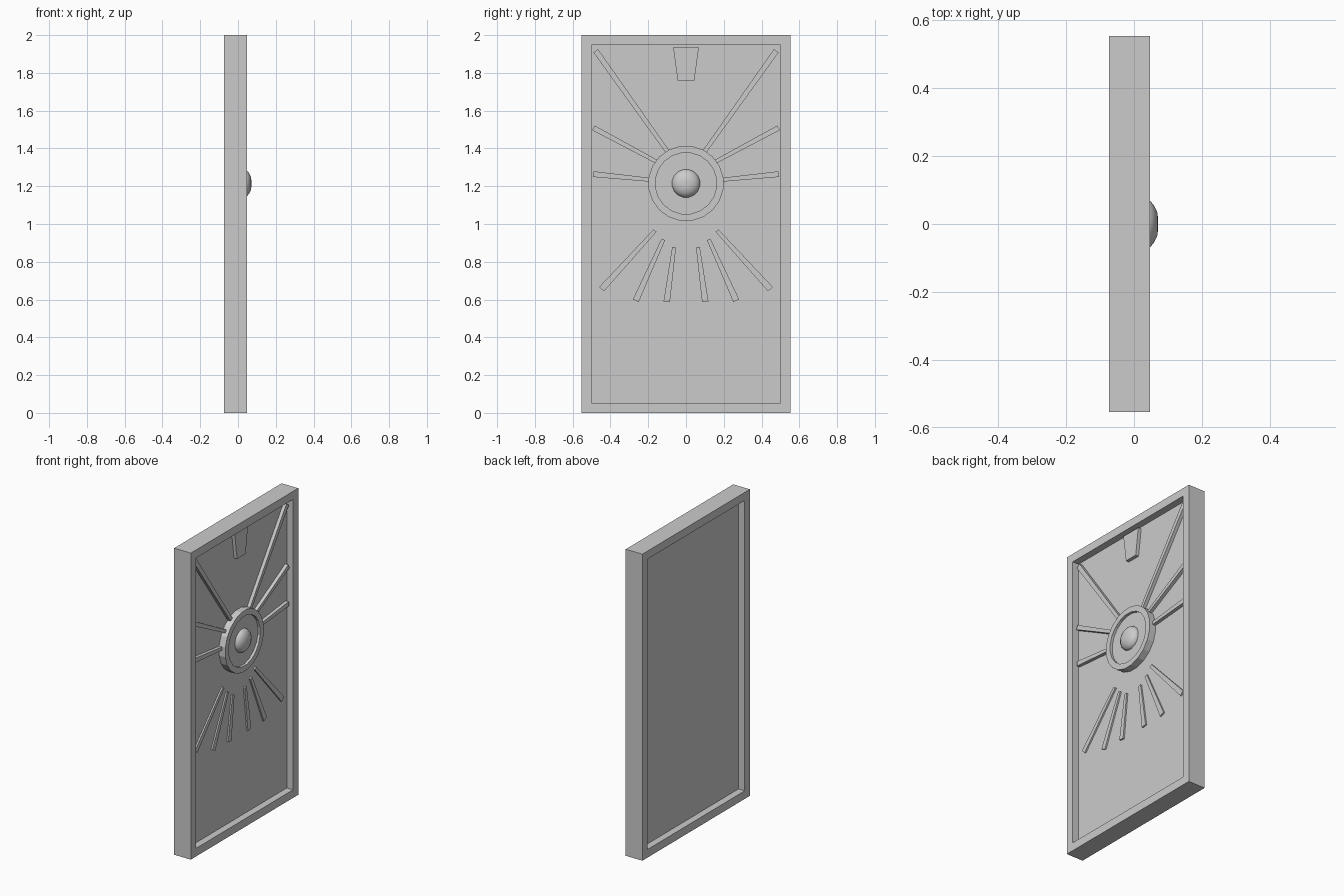
import bpy, bmesh, math
from mathutils import Vector

cube = bpy.data.objects.get("Cube")
if cube:
    bpy.data.objects.remove(cube, do_unlink=True)

grey = bpy.data.materials.new("plain_grey")
grey.use_nodes = True
grey.diffuse_color = (0.6, 0.6, 0.6, 1)
grey.node_tree.nodes["Principled BSDF"].inputs["Base Color"].default_value = (0.6, 0.6, 0.6, 1)

BACK, FACE = -0.073, 0.047      # outer faces of the frame
RECESS = 0.045                  # depth of the recess on each side
PANEL = FACE - RECESS
HUB_Z = 1.215


def finish(name, bm):
    bmesh.ops.recalc_face_normals(bm, faces=bm.faces[:])
    mesh = bpy.data.meshes.new(name)
    bm.to_mesh(mesh)
    bm.free()
    mesh.materials.append(grey)
    obj = bpy.data.objects.new(name, mesh)
    bpy.context.collection.objects.link(obj)
    return obj


def plate(name, outline, x0, x1):
    """Extrude a (y, z) outline along x."""
    bm = bmesh.new()
    face = bm.faces.new([bm.verts.new((x0, y, z)) for y, z in outline])
    out = bmesh.ops.extrude_face_region(bm, geom=[face])
    moved = [v for v in out["geom"] if isinstance(v, bmesh.types.BMVert)]
    bmesh.ops.translate(bm, verts=moved, vec=(x1 - x0, 0, 0))
    return finish(name, bm)


def lathe(name, profile, sides):
    """Turn a (radius, x) profile about the hub axis."""
    bm = bmesh.new()
    rings = []
    for r, x in profile:
        ring = []
        for i in range(sides):
            a = 2 * math.pi * (i + 0.5) / sides
            ring.append(bm.verts.new((x, r * math.cos(a), HUB_Z + r * math.sin(a))))
        rings.append(ring)
    for a, b in zip(rings, rings[1:]):
        for i in range(sides):
            j = (i + 1) % sides
            bm.faces.new((a[i], a[j], b[j], b[i]))
    bm.faces.new(rings[0])
    bm.faces.new(rings[-1])
    return finish(name, bm)


def ray(name, start, end, w0, w1, height):
    """Tapered bar from start to end, made on both sides."""
    a, b = Vector(start), Vector(end)
    d = (b - a).normalized()
    n = Vector((-d.y, d.x))
    pts = [a + n * w0 / 2, b + n * w1 / 2, b - n * w1 / 2, a - n * w0 / 2]
    for side, s in (("left", 1), ("right", -1)):
        plate(f"{name}_{side}", [(s * p.x, p.y) for p in pts], PANEL - 0.01, PANEL + height)


# Framed panel, recessed on both broad faces
bm = bmesh.new()
bmesh.ops.create_cube(bm, size=1)
bmesh.ops.scale(bm, vec=(FACE - BACK, 1.108, 2), verts=bm.verts[:])
bmesh.ops.translate(bm, vec=((FACE + BACK) / 2, 0, 1), verts=bm.verts[:])
bm.normal_update()
for face in [f for f in bm.faces if abs(f.normal.x) > 0.9]:
    inward = -face.normal.copy()
    bmesh.ops.inset_region(bm, faces=[face], thickness=0.075)
    out = bmesh.ops.extrude_face_region(bm, geom=[face])
    moved = [v for v in out["geom"] if isinstance(v, bmesh.types.BMVert)]
    bmesh.ops.translate(bm, verts=moved, vec=inward * RECESS)
    if face.is_valid:
        bmesh.ops.delete(bm, geom=[face], context="FACES_ONLY")
finish("framed_panel", bm)

# Hub ring with sunken centre, and the domed boss
lathe("hub_ring", [(0.2, PANEL - 0.01), (0.2, FACE), (0.163, FACE), (0.163, FACE - 0.017)], 20)
dome = lathe("hub_boss", [(0.075, FACE - 0.025), (0.075, FACE - 0.012), (0.068, FACE + 0.002),
                          (0.054, 0.06), (0.034, 0.069), (0.012, 0.071)], 16)
for o in bpy.context.selected_objects:
    o.select_set(False)
dome.select_set(True)
bpy.context.view_layer.objects.active = dome
bpy.ops.object.shade_smooth_by_angle(angle=math.radians(40))

# Upper rays run from the hub into the frame
ray("corner_ray", (0.09, 1.372), (0.478, 1.917), 0.022, 0.03, 0.022)
ray("middle_ray", (0.145, 1.324), (0.49, 1.509), 0.02, 0.028, 0.022)
ray("level_ray", (0.18, 1.233), (0.49, 1.264), 0.02, 0.03, 0.022)

# Lower rays are separate shallow bars
ray("outer_low_ray", (0.164, 0.965), (0.447, 0.655), 0.02, 0.034, 0.01)
ray("middle_low_ray", (0.12, 0.918), (0.266, 0.594), 0.02, 0.034, 0.01)
ray("inner_low_ray", (0.063, 0.878), (0.102, 0.588), 0.02, 0.034, 0.01)

# Keystone at the top of the recess
plate("keystone", [(-0.068, 1.935), (0.068, 1.935), (0.044, 1.76), (-0.044, 1.76)],
      PANEL - 0.01, PANEL + 0.022)
